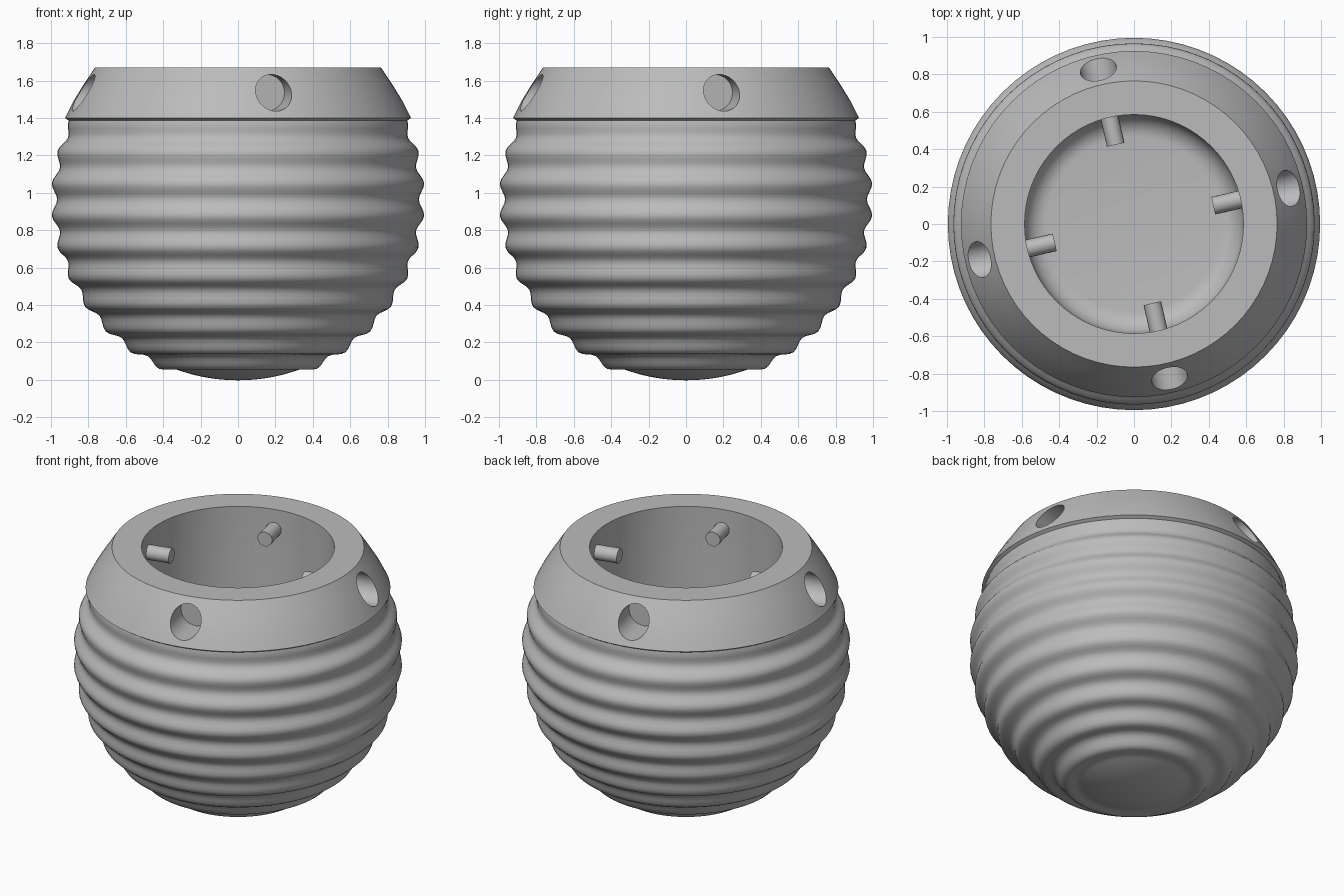
import bpy, bmesh, math
from mathutils import Matrix, Vector

cube = bpy.data.objects.get("Cube")
if cube:
    bpy.data.objects.remove(cube, do_unlink=True)

SEGMENTS = 72
CENTRE, RADIUS, RIDGE = 0.965, 0.967, 0.032
PIN_Z = 1.535

grey = bpy.data.materials.new("plain_grey")
grey.use_nodes = True
colour = (0.5, 0.5, 0.5, 1)
grey.diffuse_color = colour
grey.node_tree.nodes["Principled BSDF"].inputs["Base Color"].default_value = colour


def make_object(name, bm):
    bmesh.ops.recalc_face_normals(bm, faces=bm.faces)
    mesh = bpy.data.meshes.new(name)
    bm.to_mesh(mesh)
    bm.free()
    mesh.materials.append(grey)
    obj = bpy.data.objects.new(name, mesh)
    bpy.context.collection.objects.link(obj)
    return obj


def select_only(obj):
    bpy.ops.object.select_all(action='DESELECT')
    obj.select_set(True)
    bpy.context.view_layer.objects.active = obj


def lathe(name, profile):
    """Revolve (radius, height) points; both ends lie on the axis."""
    bm = bmesh.new()
    verts = [bm.verts.new((r, 0, z)) for r, z in profile]
    edges = [bm.edges.new(pair) for pair in zip(verts, verts[1:])]
    bmesh.ops.spin(bm, geom=verts + edges, cent=(0, 0, 0), axis=(0, 0, 1),
                   angle=math.tau, steps=SEGMENTS)
    bmesh.ops.remove_doubles(bm, verts=bm.verts, dist=0.0005)
    return make_object(name, bm)


def add_rod(bm, azimuth, inner, outer, radius, sides):
    """Horizontal cylinder pointing outwards from the axis."""
    out = Vector((math.cos(azimuth), math.sin(azimuth), 0))
    place = Matrix.Translation(out * (inner + outer) / 2 + Vector((0, 0, PIN_Z)))
    turn = out.to_track_quat('Z', 'Y').to_matrix().to_4x4()
    bmesh.ops.create_cone(bm, cap_ends=True, segments=sides, radius1=radius,
                          radius2=radius, depth=outer - inner, matrix=place @ turn)


# Ridged outer ball: a ridge every ten degrees above a smooth bottom cap
profile = []
for i in range(93):
    degrees = -90 + i * 1.25
    swell = 0.5 + 0.5 * math.cos(math.radians((degrees - 5) * 36))
    r = RADIUS + (RIDGE * swell if -70 <= degrees else 0)
    a = math.radians(degrees)
    profile.append((max(0, r * math.cos(a)), CENTRE + r * math.sin(a)))

# Smooth collar, flat rim, straight inner wall and rounded floor
profile += [(0.925, 1.4), (0.88, 1.49), (0.825, 1.58), (0.765, 1.67), (0.585, 1.67)]
for i in range(9):
    a = math.radians(i * 90 / 8)
    profile.append((0.465 + 0.12 * math.cos(a), 0.42 - 0.12 * math.sin(a)))
profile.append((0, 0.3))
bowl = lathe("ridged_bowl", profile)

# Four blind holes around the collar
azimuths = [math.radians(13 + 90 * k) for k in range(4)]
bm = bmesh.new()
for azimuth in azimuths:
    add_rod(bm, azimuth, 0.68, 1.1, 0.098, 32)
cutter = make_object("hole_cutter", bm)
cutter.hide_render = True
cut = bowl.modifiers.new("holes", 'BOOLEAN')
cut.operation, cut.solver, cut.object = 'DIFFERENCE', 'EXACT', cutter
select_only(bowl)
bpy.ops.object.modifier_apply(modifier=cut.name)
bpy.data.objects.remove(cutter, do_unlink=True)
bpy.ops.object.shade_smooth_by_angle(angle=math.radians(32))

# Pins reaching through the wall into the opening
for number, azimuth in enumerate(azimuths, 1):
    bm = bmesh.new()
    add_rod(bm, azimuth, 0.435, 0.67, 0.048, 20)
    pin = make_object(f"pin_{number}", bm)
    select_only(pin)
    bpy.ops.object.shade_smooth_by_angle(angle=math.radians(35))
